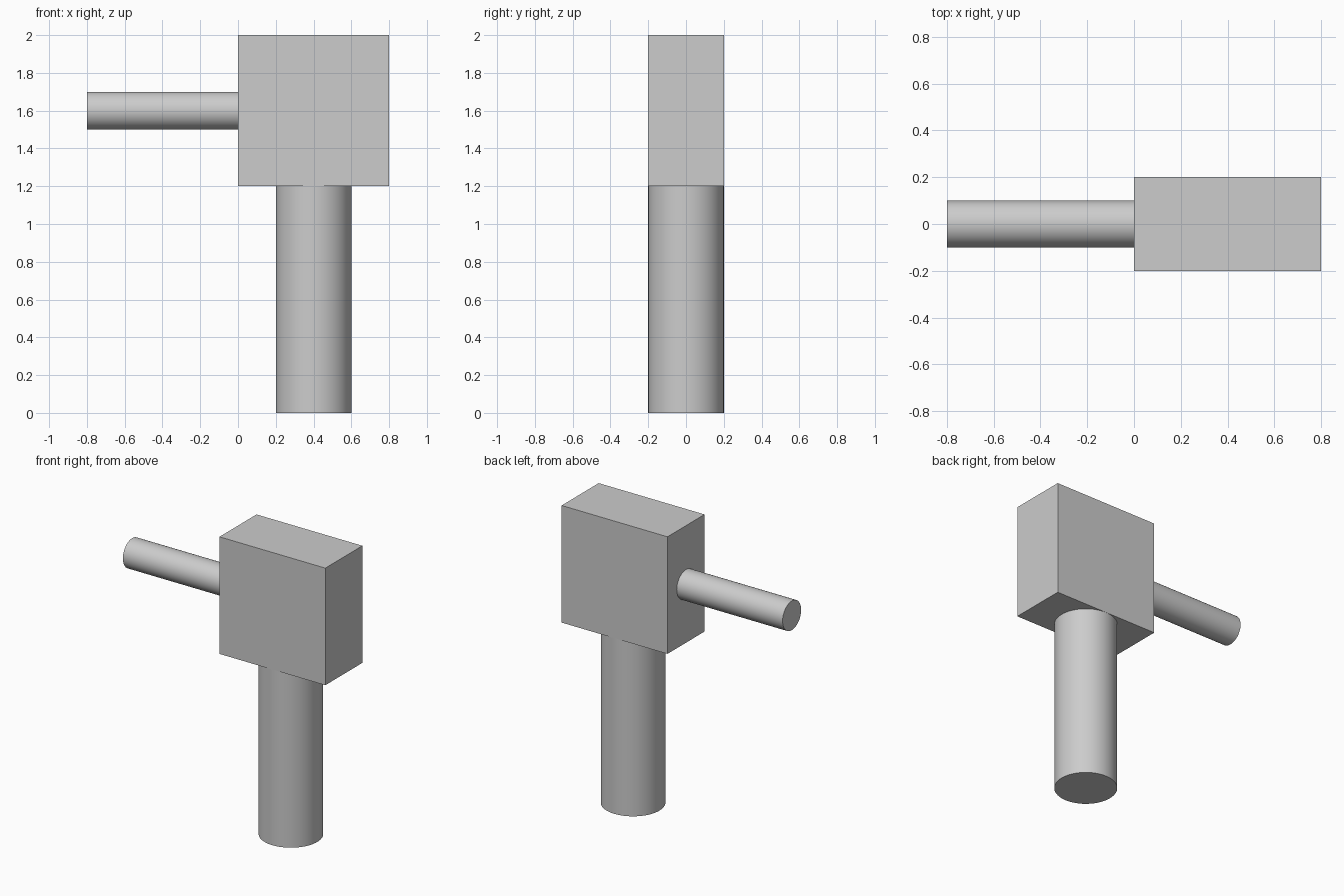
import bpy
import math

cube = bpy.data.objects.get("Cube")
if cube:
    bpy.data.objects.remove(cube, do_unlink=True)

# Single plain grey
grey = bpy.data.materials.new("light_grey")
grey.use_nodes = True
colour = (0.604, 0.604, 0.604, 1)
grey.diffuse_color = colour
grey.node_tree.nodes["Principled BSDF"].inputs["Base Color"].default_value = colour


def finish(name):
    obj = bpy.context.object
    obj.name = name
    obj.data.materials.append(grey)
    return obj


def rod(name, radius, length, centre, rotation=(0, 0, 0)):
    bpy.ops.mesh.primitive_cylinder_add(
        vertices=64, radius=radius, depth=length, location=centre, rotation=rotation)
    finish(name)
    bpy.ops.object.shade_smooth_by_angle(angle=math.radians(30))


# Block head
bpy.ops.mesh.primitive_cube_add(size=1, location=(0.4, 0, 1.6))
head = finish("block_head")
head.scale = (0.8, 0.4, 0.8)
bpy.ops.object.transform_apply(location=False, rotation=False, scale=True)

# Upright post below and thinner arm to the side
rod("upright_post", 0.2, 1.2, (0.4, 0, 0.6))
rod("side_arm", 0.1, 0.8, (-0.4, 0, 1.6), (0, math.pi / 2, 0))
